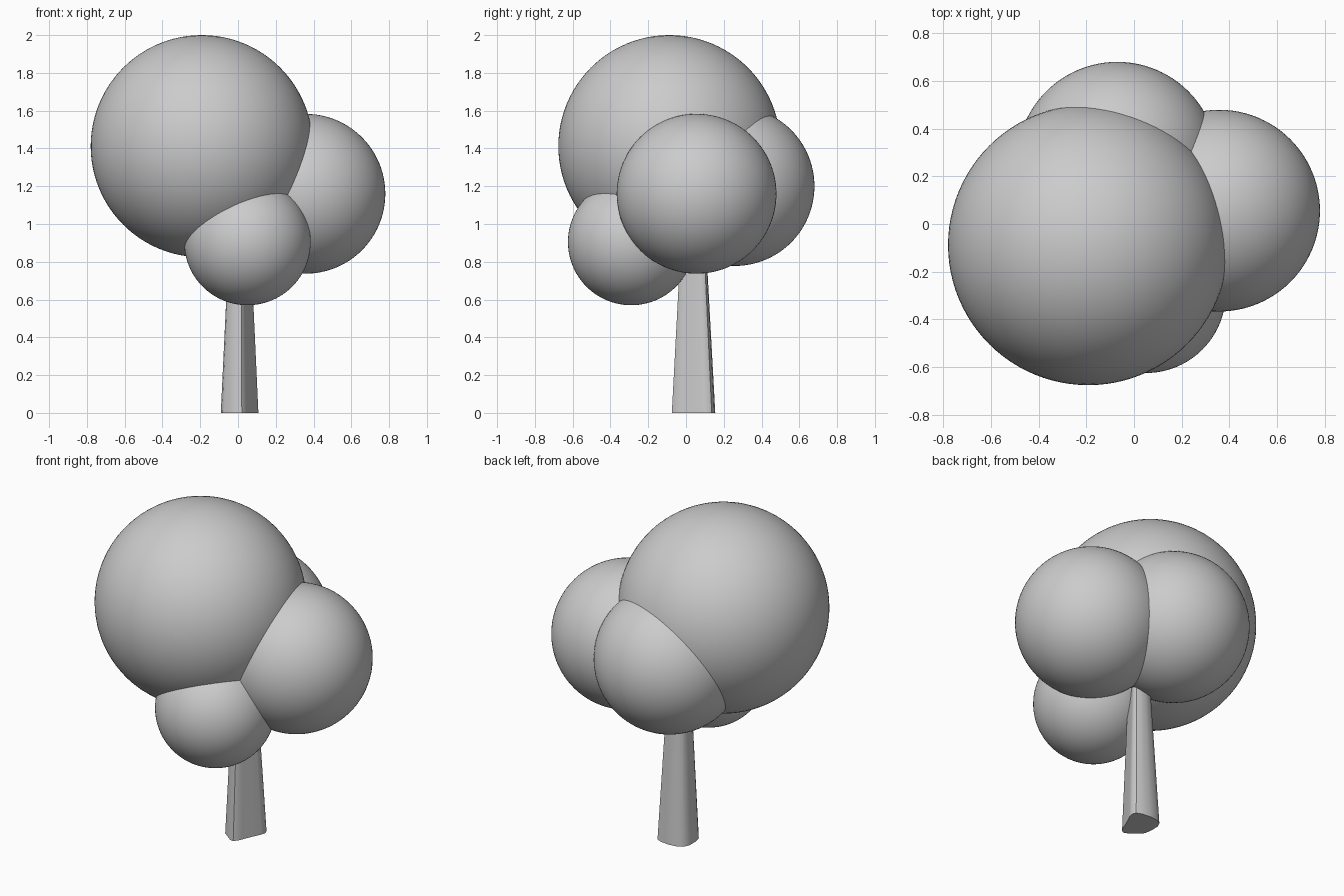
import bpy, math

if "Cube" in bpy.data.objects:
    bpy.data.objects.remove(bpy.data.objects["Cube"])


def smooth(obj, angle):
    bpy.ops.object.select_all(action='DESELECT')
    obj.select_set(True)
    bpy.context.view_layer.objects.active = obj
    bpy.ops.object.shade_smooth_by_angle(angle=math.radians(angle))


def foliage(name, centre, radius):
    bpy.ops.mesh.primitive_uv_sphere_add(segments=96, ring_count=48,
                                         radius=radius, location=centre)
    obj = bpy.context.object
    obj.name = name
    smooth(obj, 40)


# Four overlapping leaf balls
foliage("crown_large", (-0.192, -0.088, 1.412), 0.588)
foliage("crown_right", (0.357, 0.056, 1.16), 0.423)
foliage("crown_front", (0.05, -0.29, 0.905), 0.335)
foliage("crown_back", (-0.07, 0.258, 1.20), 0.422)

# Trunk: rounded asymmetric section, tapering up into the crown
section = [(0.0, -0.075), (0.02, -0.075), (0.036, -0.06), (0.05, -0.03),
           (0.075, 0.03), (0.1, 0.082), (0.108, 0.112), (0.098, 0.136),
           (0.062, 0.15), (0.01, 0.155), (-0.04, 0.149), (-0.073, 0.132),
           (-0.09, 0.098), (-0.091, 0.04), (-0.084, 0.0), (-0.074, -0.018)]
cx, cy = 0.01, 0.038
verts = []
for z, s in ((0.0, 1.0), (1.0, 0.53)):
    verts += [(cx + (x - cx) * s, cy + (y - cy) * s, z) for x, y in section]
n = len(section)
faces = [(i, (i + 1) % n, n + (i + 1) % n, n + i) for i in range(n)]
faces += [tuple(reversed(range(n))), tuple(range(n, 2 * n))]
mesh = bpy.data.meshes.new("trunk")
mesh.from_pydata(verts, [], faces)
trunk = bpy.data.objects.new("trunk", mesh)
bpy.context.collection.objects.link(trunk)
smooth(trunk, 40)
